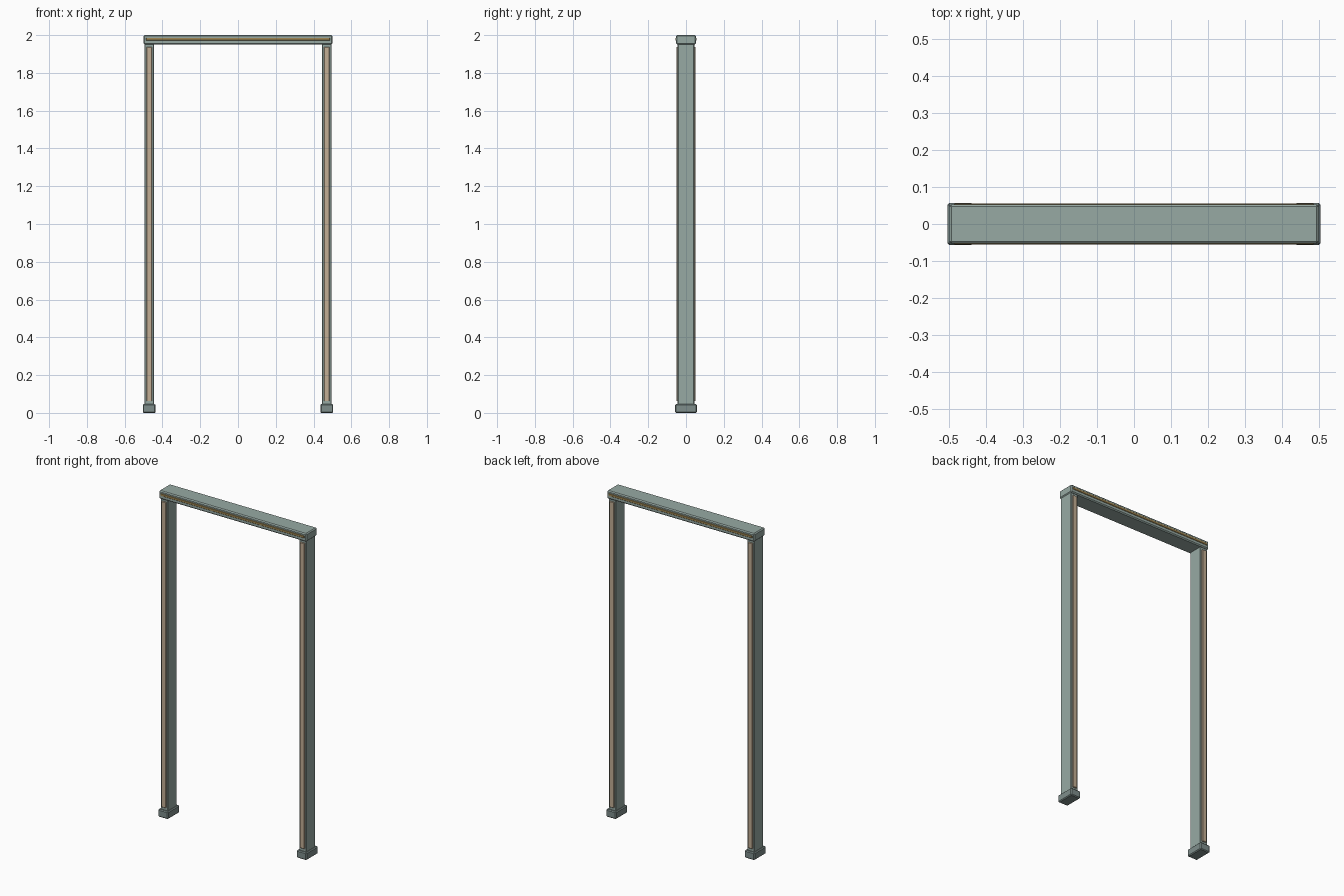
import bpy

cube = bpy.data.objects.get("Cube")
if cube:
    bpy.data.objects.remove(cube, do_unlink=True)


def material(name, rgb):
    m = bpy.data.materials.new(name)
    m.use_nodes = True
    m.diffuse_color = (*rgb, 1)
    m.node_tree.nodes["Principled BSDF"].inputs["Base Color"].default_value = (*rgb, 1)
    return m


sage = material("sage paint", (0.31, 0.40, 0.37))
slate = material("slate foot", (0.21, 0.27, 0.26))
tan = material("tan inlay", (0.55, 0.43, 0.30))
brass = material("brass strip", (0.36, 0.25, 0.09))


def box(name, low, high, mat, bevel=0.0):
    """Box between two corners, with an optional chamfer."""
    bpy.ops.mesh.primitive_cube_add(size=1, location=[(a + b) / 2 for a, b in zip(low, high)])
    ob = bpy.context.object
    ob.name = name
    ob.scale = [b - a for a, b in zip(low, high)]
    bpy.ops.object.transform_apply(location=False, rotation=False, scale=True)
    ob.data.materials.append(mat)
    if bevel:
        mod = ob.modifiers.new("chamfer", "BEVEL")
        mod.width = bevel
        mod.segments = 1
    return ob


# Posts with feet, mirrored left and right
for side, s in (("left", 1), ("right", -1)):
    cx = 0.47 * s

    def upright(name, half_x, y0, y1, z0, z1, mat, bevel):
        box(side + "_" + name, (cx - half_x, y0, z0), (cx + half_x, y1, z1), mat, bevel)

    upright("foot", 0.034, -0.057, 0.057, 0, 0.046, slate, 0.005)
    upright("post", 0.025, -0.044, 0.044, 0.04, 1.955, sage, 0.003)
    # Long raised inlays on both faces of the post
    for face, f in (("front", -1), ("back", 1)):
        y0, y1 = sorted((0.04 * f, 0.051 * f))
        upright(face + "_inlay", 0.015, y0, y1, 0.062, 1.937, tan, 0.002)

# Lintel with a thin strip on each face
box("lintel", (-0.5, -0.053, 1.95), (0.5, 0.053, 2), sage, 0.006)
for face, f in (("front", -1), ("back", 1)):
    y0, y1 = sorted((0.049 * f, 0.056 * f))
    box("lintel_" + face + "_strip", (-0.487, y0, 1.971), (0.487, y1, 1.986), brass, 0.002)
